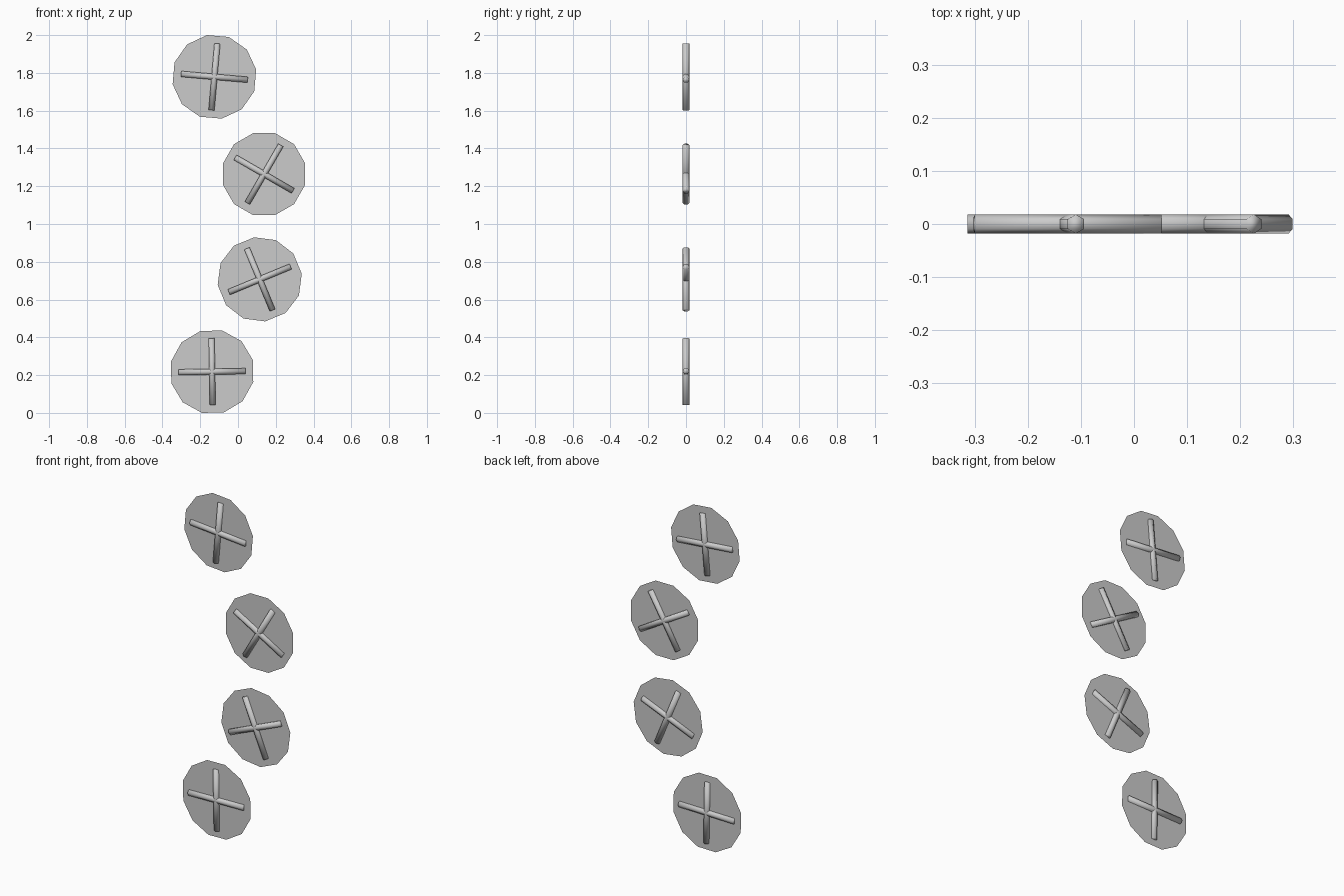
import bpy, bmesh
from math import radians, pi
from mathutils import Matrix

if "Cube" in bpy.data.objects:
    bpy.data.objects.remove(bpy.data.objects["Cube"])

DISC_R = 0.2245
BAR_R = 0.018
BAR_LEN = 0.354

# centre x, centre z, turn seen from the front (degrees, counter-clockwise)
BUTTONS = [(-0.137, 0.218, 1), (0.115, 0.707, 22.5),
           (0.138, 1.264, -30), (-0.125, 1.779, -5)]


def finish(bm, name, smooth, x, z, turn):
    mesh = bpy.data.meshes.new(name)
    bm.to_mesh(mesh)
    bm.free()
    for p in mesh.polygons:
        p.use_smooth = smooth
    ob = bpy.data.objects.new(name, mesh)
    ob.location = (x, 0, z)
    ob.rotation_euler = (0, -radians(turn), 0)
    bpy.context.collection.objects.link(ob)


def disc(name, x, z, turn):
    # thin twelve-sided sheet standing upright
    bm = bmesh.new()
    m = Matrix.Rotation(pi / 2, 4, 'X') @ Matrix.Rotation(radians(15), 4, 'Z')
    bmesh.ops.create_circle(bm, cap_ends=True, segments=12, radius=DISC_R, matrix=m)
    finish(bm, name, False, x, z, turn)


def bar(name, x, z, turn):
    # six-sided rod with ridges at front and back
    bm = bmesh.new()
    bmesh.ops.create_cone(bm, cap_ends=True, segments=6, radius1=BAR_R,
                          radius2=BAR_R, depth=BAR_LEN)
    ridge = max(v.co.y for v in bm.verts)
    if ridge < BAR_R * 0.95:
        bmesh.ops.rotate(bm, verts=bm.verts, matrix=Matrix.Rotation(pi / 6, 3, 'Z'))
    finish(bm, name, True, x, z, turn)


# four discs, each with a cross of two rods
for i, (x, z, turn) in enumerate(BUTTONS, 1):
    disc(f"disc_{i}", x, z, turn)
    bar(f"upright_bar_{i}", x, z, turn)
    bar(f"cross_bar_{i}", x, z, turn + 90)
